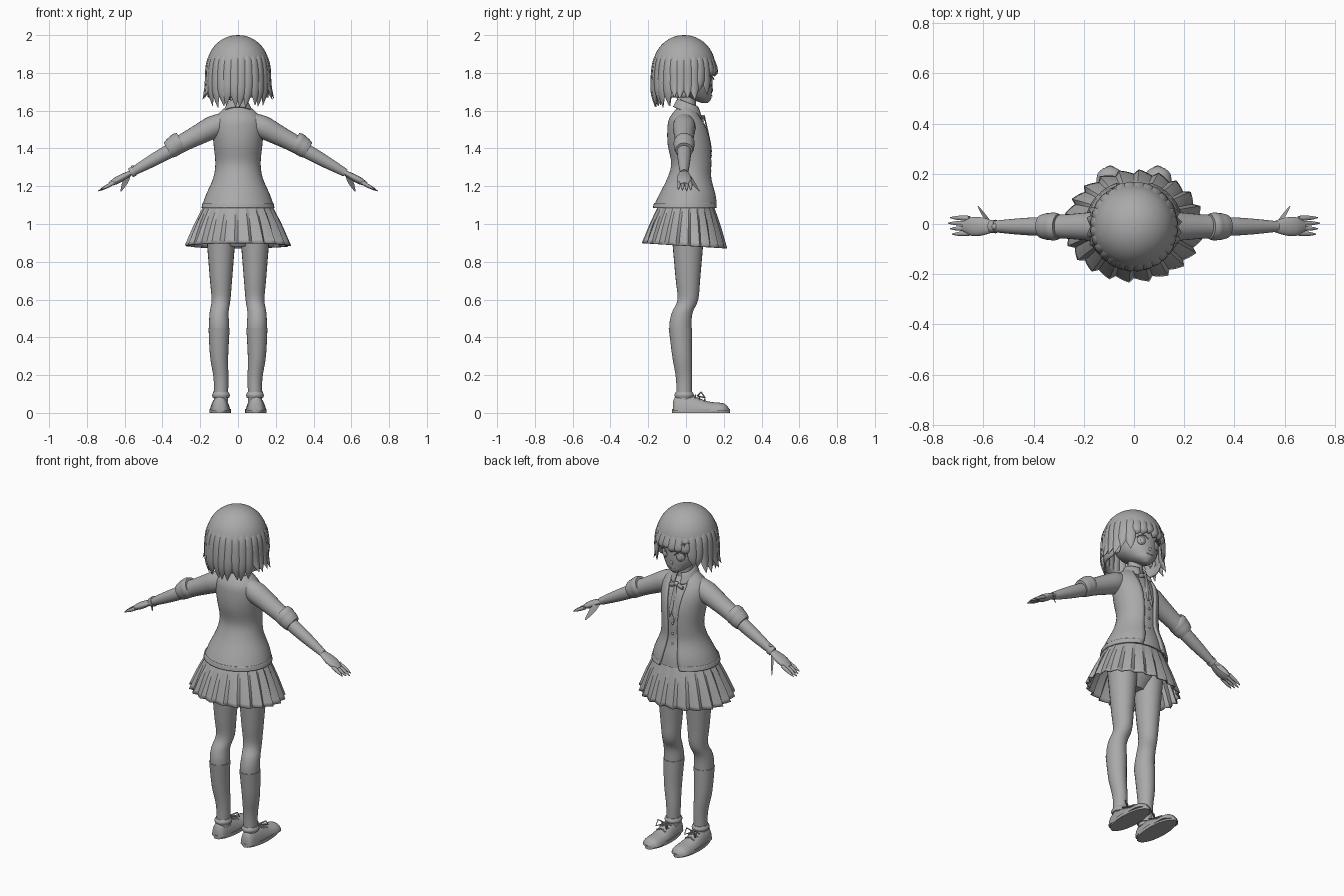
import bpy, bmesh, math, random
from mathutils import Vector, Matrix

random.seed(4)
if "Cube" in bpy.data.objects:
    bpy.data.objects.remove(bpy.data.objects["Cube"])

# One plain grey for everything
shade = (.4, .4, .4, 1)
grey = bpy.data.materials.new("plain grey")
grey.use_nodes = True
grey.diffuse_color = shade
grey.node_tree.nodes["Principled BSDF"].inputs["Base Color"].default_value = shade

RIGHTWARD, FORWARD, UPWARD = Vector((1, 0, 0)), Vector((0, 1, 0)), Vector((0, 0, 1))


def finish(name, bm, mirror=False, thickness=0, sharp_angle=45):
    bmesh.ops.recalc_face_normals(bm, faces=bm.faces)
    mesh = bpy.data.meshes.new(name)
    bm.to_mesh(mesh)
    bm.free()
    mesh.materials.append(grey)
    mesh.shade_smooth()
    mesh.set_sharp_from_angle(angle=math.radians(sharp_angle))
    part = bpy.data.objects.new(name, mesh)
    bpy.context.collection.objects.link(part)
    if thickness:
        solidify = part.modifiers.new("thickness", "SOLIDIFY")
        solidify.thickness, solidify.offset = thickness, 0
    if mirror:
        part.modifiers.new("mirror", "MIRROR").use_mirror_merge = False


def smooth_path(rows, steps=4):
    """Smooth curve through all section rows."""
    path = []
    for i in range(len(rows) - 1):
        before, start, end = rows[max(i - 1, 0)], rows[i], rows[i + 1]
        after = rows[min(i + 2, len(rows) - 1)]
        for step in range(steps):
            t = step / steps
            ease = t * t * (3 - 2 * t)
            leave, arrive = t * (1 - t) ** 2 / 2, t * t * (t - 1) / 2
            path.append([q + ease * (r - q) + leave * (r - p) + arrive * (s - q)
                         for p, q, r, s in zip(before, start, end, after)])
    return path + [rows[-1]]


def loft(name, rows, wide=RIGHTWARD, deep=FORWARD, sides=24, gap=None, pleat=None,
         floor=0, capped=True, into=None, **finishing):
    """Skin sections (x, y, z, radius, optional second radius); gap opens the front."""
    bm = into or bmesh.new()
    path = smooth_path([(*row, row[-1])[:5] for row in rows])
    rings = []
    for k, (x, y, z, across, through) in enumerate(path):
        t = k / (len(path) - 1)
        opening = gap(t) if gap else 0
        ring = []
        for i in range(sides + bool(gap)):
            angle = math.pi / 2 + opening + i / sides * 2 * (math.pi - opening)
            swell = pleat(i, t) if pleat else 1
            point = Vector((x, y, z)) + swell * (
                wide * across * math.cos(angle) + deep * through * math.sin(angle))
            point.z = max(point.z, floor)
            ring.append(bm.verts.new(point))
        rings.append(ring)
    for low, high in zip(rings, rings[1:]):
        for i in range(sides):
            j = i + 1 if gap else (i + 1) % sides
            bm.faces.new((low[i], low[j], high[j], high[i]))
    if capped and not gap:
        bm.faces.new(rings[0])
        bm.faces.new(rings[-1])
    if not into:
        finish(name, bm, **finishing)


def column(name, rows, **options):
    """Central upright part from (height, depth, radius) rows."""
    loft(name, [(0, y, z, radius) for z, y, radius in rows], **options)


def limb(name, start, end, radii, **options):
    """Straight part with evenly spaced radii."""
    start, end, last = Vector(start), Vector(end), len(radii) - 1
    loft(name, [(*start.lerp(end, i / last), radius) for i, radius in enumerate(radii)], **options)


def ball(name, centre, size, turn=0, mirror=False):
    bm = bmesh.new()
    place = Matrix.Translation(centre) @ Matrix.Rotation(turn, 4, "Z") @ Matrix.Diagonal((*size, 1))
    bmesh.ops.create_uvsphere(bm, u_segments=16, v_segments=10, radius=1, matrix=place)
    finish(name, bm, mirror)


def cord(name, paths, radius, signs=(1, -1)):
    curve = bpy.data.curves.new(name, "CURVE")
    curve.dimensions, curve.bevel_depth, curve.bevel_resolution = "3D", radius, 1
    for sign in signs:
        for path in paths:
            spline = curve.splines.new("POLY")
            spline.points.add(len(path) - 1)
            for point, (x, y, z) in zip(spline.points, path):
                point.co = (sign * x, y, z, 1)
    curve.materials.append(grey)
    bpy.context.collection.objects.link(bpy.data.objects.new(name, curve))


# Legs and knee socks
leg = [(.09, .01, .97, .08), (.09, .01, .72, .06), (.09, .01, .6, .05), (.1, -.02, .53, .05),
       (.1, -.03, .45, .053), (.1, -.02, .3, .045), (.09, -.01, .18, .036), (.09, -.01, .06, .034)]
loft("legs", leg, deep=FORWARD * 1.1, mirror=True)
loft("knee_socks", [(x, y, z, radius + .003) for x, y, z, radius in leg[4:]],
     deep=FORWARD * 1.1, mirror=True)
limb("hips", (0, 0, 1.1), (0, 0, .88), (.15, .15, .07), deep=FORWARD * .75)

# Shoes
shoe = [(-.07, .02, .04), (-.05, .04, .08), (.03, .05, .08), (.12, .055, .05), (.2, .05, .04), (.23, .01, .01)]
loft("shoes", [(.095, y, .01, width, height) for y, width, height in shoe],
     deep=UPWARD, floor=.01, mirror=True)
limb("shoe_soles", (.095, .08, 0), (.095, .08, .02), (.057, .057), deep=FORWARD * 2.7, mirror=True)
limb("shoe_collars", (.09, -.01, .08), (.09, -.01, .11), (.043, .047, .04), deep=FORWARD * 1.1, mirror=True)
laces = [[(.065, y, z), (.095, y, z + .013), (.125, y, z)] for y, z in ((.05, .08), (.07, .07), (.1, .06))]
laces += [[(.095, .06, .09), (.095 + side, .08, .11), (.095 + side, .1, .08), (.095, .06, .09)]
          for side in (.035, -.035)]
cord("shoe_laces", laces, .004)

# Knife-pleated skirt, hem lower at the front
limb("pleated_skirt", (0, .005, 1.11), (0, -.008, .885), (.17, .225, .27),
     deep=FORWARD * .8 - UPWARD * .05, sides=88, capped=False, thickness=.006, sharp_angle=25,
     pleat=lambda i, t: 1 + (t + .3) * (.022 * (i % 4) - .038))

# Shirt and open cardigan share one torso, flatter toward the shoulders
torso = [(1.09, 0, .185), (1.15, .01, .165), (1.24, .02, .126), (1.32, .03, .114),
         (1.42, .02, .123), (1.5, .01, .13), (1.56, 0, .116), (1.62, 0, .056)]
cardigan = [(0, y, z, radius, radius * (.9 - max(0, z - 1.42) * 1.4)) for z, y, radius in torso]
loft("shirt", [(x, y, z, across * .94, through * .94) for x, y, z, across, through in cardigan], sides=32)
loft("cardigan", cardigan, sides=40, thickness=.012, gap=lambda t: .28 + .4 * t ** 4 + .08 * (1 - t) ** 8)
limb("cardigan_hem", (0, 0, 1.085), (0, 0, 1.11), (.188, .182), sides=40, deep=FORWARD * .9,
     thickness=.012, gap=lambda t: .36)
for i in range(4):
    ball("shirt_button", (0, .128, 1.22 + i * .06), (.007, .006, .007))

# Collar and hanging ribbon
column("shirt_collar", [(1.64, .01, .05), (1.63, .01, .058), (1.59, .01, .076)],
       deep=FORWARD - UPWARD * .38, thickness=.007, gap=lambda t: .2 + t / 10)
ball("ribbon_knot", (0, .09, 1.565), (.015, .012, .013))
ribbon = bmesh.new()
for side in (1, -1):
    limb("tail", (0, .1, 1.56), (side * .015, .137, 1.365 + side * .015), (.006, .01, .011, .011, .002),
         deep=FORWARD * .4, sides=8, into=ribbon)
    limb("loop", (0, .094, 1.565), (side * .045, .092, 1.55), (.005, .014, .01),
         wide=FORWARD * .5, deep=UPWARD, sides=8, into=ribbon)
finish("neck_ribbon", ribbon)

# Arms, sleeves and rolled cuffs
lift = Vector((.51, 0, .86))
around_arm = dict(wide=FORWARD, deep=lift, mirror=True)
limb("sleeves", (.06, -.01, 1.55), (.33, -.01, 1.41), (.046, .06, .055, .049, .046), **around_arm)
limb("rolled_cuffs", (.3, -.01, 1.44), (.37, -.01, 1.39), (.049, .056, .054, .052, .046), **around_arm)
limb("forearms", (.32, -.01, 1.41), (.57, -.01, 1.27), (.038, .036, .03, .021), **around_arm)

# Hands
hand = bmesh.new()
limb("palm", (.56, -.01, 1.275), (.68, -.01, 1.21), (.022, .032, .038, .036, .02),
     wide=FORWARD, deep=lift / 2, into=hand)
for i in range(4):
    y, reach = .02 * i - .037, .085 - .008 * abs(i - 2)
    limb("finger", (.655, y, 1.22), (.655 + reach, y * 1.1, 1.22 - reach * .54), (.01, .01, .008, .002),
         wide=FORWARD, deep=lift, sides=10, into=hand)
limb("thumb", (.58, .01, 1.26), (.62, .07, 1.175), (.012, .014, .01, .003),
     wide=Vector((.8, .6, 0)), deep=lift, sides=10, into=hand)
finish("hands", hand, mirror=True)
limb("wrist_band", (-.55, -.01, 1.28), (-.57, -.01, 1.27), (.027, .026), wide=FORWARD,
     deep=lift.reflect(RIGHTWARD))
ball("wrist_band_charm", (-.555, -.01, 1.304), (.012, .012, .007))

# Neck and head
limb("neck", (0, 0, 1.57), (0, .02, 1.72), (.055, .043, .045))
column("head", [(1.64, .1, .013), (1.66, .08, .05), (1.69, .05, .083), (1.72, .03, .105),
                (1.77, .015, .12), (1.85, 0, .13), (1.94, 0, .09)], deep=FORWARD * 1.04)
limb("nose", (0, .125, 1.73), (0, .135, 1.7), (.005, .013, .006), sides=10)
ball("eyes", (.052, .125, 1.752), (.024, .01, .026), -.4, True)
ball("irises", (.052, .133, 1.75), (.011, .005, .019), -.4, True)
ball("ears", (.118, 0, 1.735), (.012, .022, .032), .2, True)
cord("eyelids", [[(.053 + .03 * t, .135 - .013 * t, 1.783 - .02 * t * t) for t in (-1, -.5, 0, .5, 1)]], .003)
cord("mouth", [[(0, .139, 1.677), (.02, .135, 1.681)]], .0015)

# Hair: domed crown, back shell open at the face, pointed locks all round
dome = [i * math.pi / 16 for i in range(9)]
column("hair_crown", [(1.83 + .17 * math.cos(a), -.01, .165 * math.sin(a) + .001) for a in dome], sides=40)
column("hair_back", [(1.84, -.01, .163), (1.76, -.01, .168), (1.67, -.01, .155)], sides=32,
       thickness=.01, gap=lambda t: .5 + t)
locks, count = bmesh.new(), 28
for i in range(count):
    turn = (i + .5) / count * 2 * math.pi
    from_face = min(turn, 2 * math.pi - turn)
    if from_face < .75:  # fringe
        tip, flare = 1.775, .96
    elif from_face < 1.05:  # beside the face
        tip, flare = 1.685, 1
    elif from_face < 2.1:  # flicked-out sides
        tip, flare = 1.655, 1.14
    else:  # nape
        tip, flare = 1.61, .92
    tip += random.uniform(0, .02)
    sway = random.uniform(-.09, .09)
    rows = []
    for z, out, width, drift in ((1.92, .8, .012, 0), (1.85, .955, .025, 0),
                                 (tip * .6 + .735, 1, .027, .3), (tip, flare, .002, 1)):
        facing = Matrix.Rotation(turn + sway * drift, 3, "Z") @ FORWARD * .167 * out
        rows.append((facing.x, facing.y - .01, z, width))
    spin = Matrix.Rotation(turn, 3, "Z")
    loft("lock", rows, wide=spin @ RIGHTWARD, deep=spin @ FORWARD * .45, sides=8, into=locks)
finish("hair_locks", locks)
cord("hair_clip", [[(-.07, .147, z), (-.11, .12, z + .01)] for z in (1.82, 1.84)]
     + [[(-.084, .141, 1.85), (-.094, .136, 1.81)]], .004, signs=(1,))
